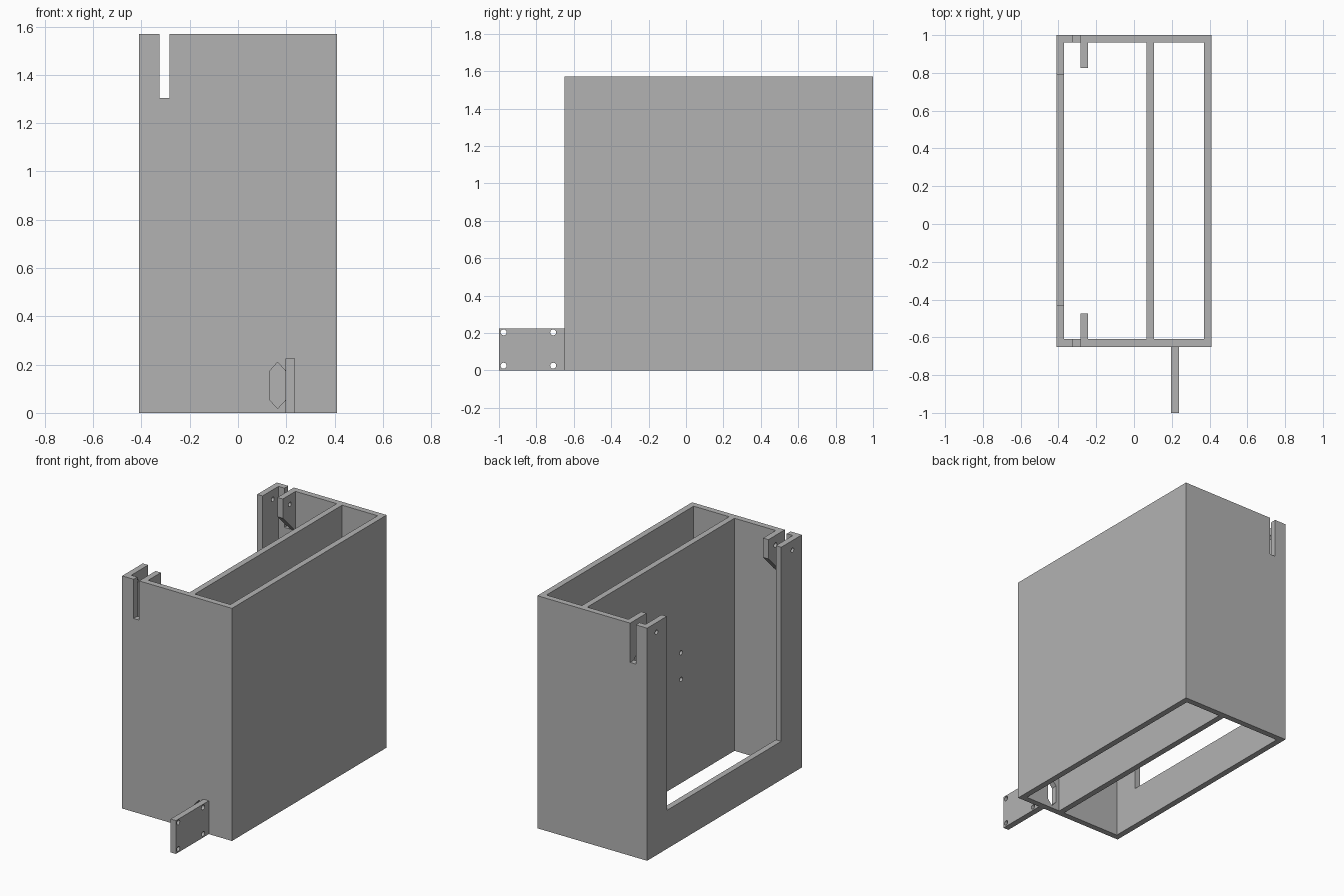
import bpy, bmesh, math
from mathutils import Matrix, Vector

cube = bpy.data.objects.get("Cube")
if cube:
    bpy.data.objects.remove(cube, do_unlink=True)

GREY = (0.45, 0.45, 0.45, 1)
mat = bpy.data.materials.new("plain grey")
mat.use_nodes = True
mat.diffuse_color = GREY
mat.node_tree.nodes["Principled BSDF"].inputs["Base Color"].default_value = GREY


def add_object(name, bm):
    bmesh.ops.recalc_face_normals(bm, faces=bm.faces)
    mesh = bpy.data.meshes.new(name)
    bm.to_mesh(mesh)
    bm.free()
    mesh.materials.append(mat)
    obj = bpy.data.objects.new(name, mesh)
    bpy.context.collection.objects.link(obj)
    return obj


def box(name, x, y, z):
    bm = bmesh.new()
    bmesh.ops.create_cube(bm, size=1)
    for v in bm.verts:
        v.co = [lo + (c + 0.5) * (hi - lo) for c, (lo, hi) in zip(v.co, (x, y, z))]
    return add_object(name, bm)


def prism(name, points, offset):
    bm = bmesh.new()
    face = bm.faces.new([bm.verts.new(p) for p in points])
    grown = bmesh.ops.extrude_face_region(bm, geom=[face])["geom"]
    moved = [g for g in grown if isinstance(g, bmesh.types.BMVert)]
    bmesh.ops.translate(bm, verts=moved, vec=Vector(offset))
    return add_object(name, bm)


def x_hole(name, x, y, z, radius):
    bm = bmesh.new()
    place = Matrix.Translation((sum(x) / 2, y, z)) @ Matrix.Rotation(math.pi / 2, 4, "Y")
    bmesh.ops.create_cone(bm, cap_ends=True, segments=20, radius1=radius, radius2=radius,
                          depth=x[1] - x[0], matrix=place)
    return add_object(name, bm)


def cut(target, cutters):
    for cutter in cutters:
        cutter.hide_render = True
        mod = target.modifiers.new("cut", "BOOLEAN")
        mod.operation, mod.solver, mod.object = "DIFFERENCE", "EXACT", cutter
    # Bake the cuts, then drop the helpers
    bpy.context.view_layer.update()
    result = target.evaluated_get(bpy.context.evaluated_depsgraph_get())
    mesh = bpy.data.meshes.new_from_object(result)
    target.modifiers.clear()
    target.data = mesh
    for cutter in cutters:
        bpy.data.objects.remove(cutter, do_unlink=True)


W, T, H = 0.41, 0.04, 1.57      # half width, wall thickness, height
FRONT, BACK = -0.65, 1.0
inner_y = (FRONT + T, BACK - T)
through_z = (-0.1, H + 0.1)

# Box shell, open at top and bottom, with a full-height divider
case = box("case", (-W, W), (FRONT, BACK), (0, H))
cut(case, [
    box("wide_bay", (-W + T, 0.065), inner_y, through_z),
    box("narrow_bay", (0.105, W - T), inner_y, through_z),
])

# Side opening, hanger slots, cable port and board mounting holes
ports = [
    box("side_opening", (-W - 0.1, -0.34), (-0.43, 0.79), (0.26, H + 0.1)),
    box("hanger_slots", (-0.325, -0.283), (FRONT - 0.1, BACK + 0.1), (1.305, H + 0.1)),
]
port_outline = [(0.13, 0.055), (0.164, 0.018), (0.198, 0.055),
                (0.198, 0.172), (0.164, 0.21), (0.13, 0.172)]
ports.append(prism("cable_port", [(x, FRONT - 0.05, z) for x, z in port_outline], (0, 0.15, 0)))
for y in (-0.04, 0.225):
    for z in (0.70, 0.88):
        ports.append(x_hole("board_hole", (0, 0.2), y, z, 0.015))
for y in (-0.55, 0.9):
    ports.append(x_hole("post_hole", (-0.5, -0.34), y, 1.505, 0.015))
cut(case, ports)

# Hanger tabs with sloped undersides, one inside each end wall
for name, wall, direction in (("front_tab", FRONT + T, 1), ("back_tab", BACK - T, -1)):
    tip = wall + direction * 0.135
    outline = [(wall, H), (tip, H), (tip, 1.44), (wall, 1.305)]
    tab = prism(name, [(-0.283, y, z) for y, z in outline], (0.04, 0, 0))
    hole_y = -0.55 if direction > 0 else 0.9
    cut(tab, [x_hole("tab_hole", (-0.33, -0.2), hole_y, 1.505, 0.015)])

# Mounting plate on the front with four corner holes
plate = box("mounting_plate", (0.197, 0.237), (-1, FRONT), (0, 0.225))
cut(plate, [x_hole("plate_hole", (0.1, 0.3), y, z, 0.016)
            for y in (-0.975, -0.71) for z in (0.025, 0.203)])
